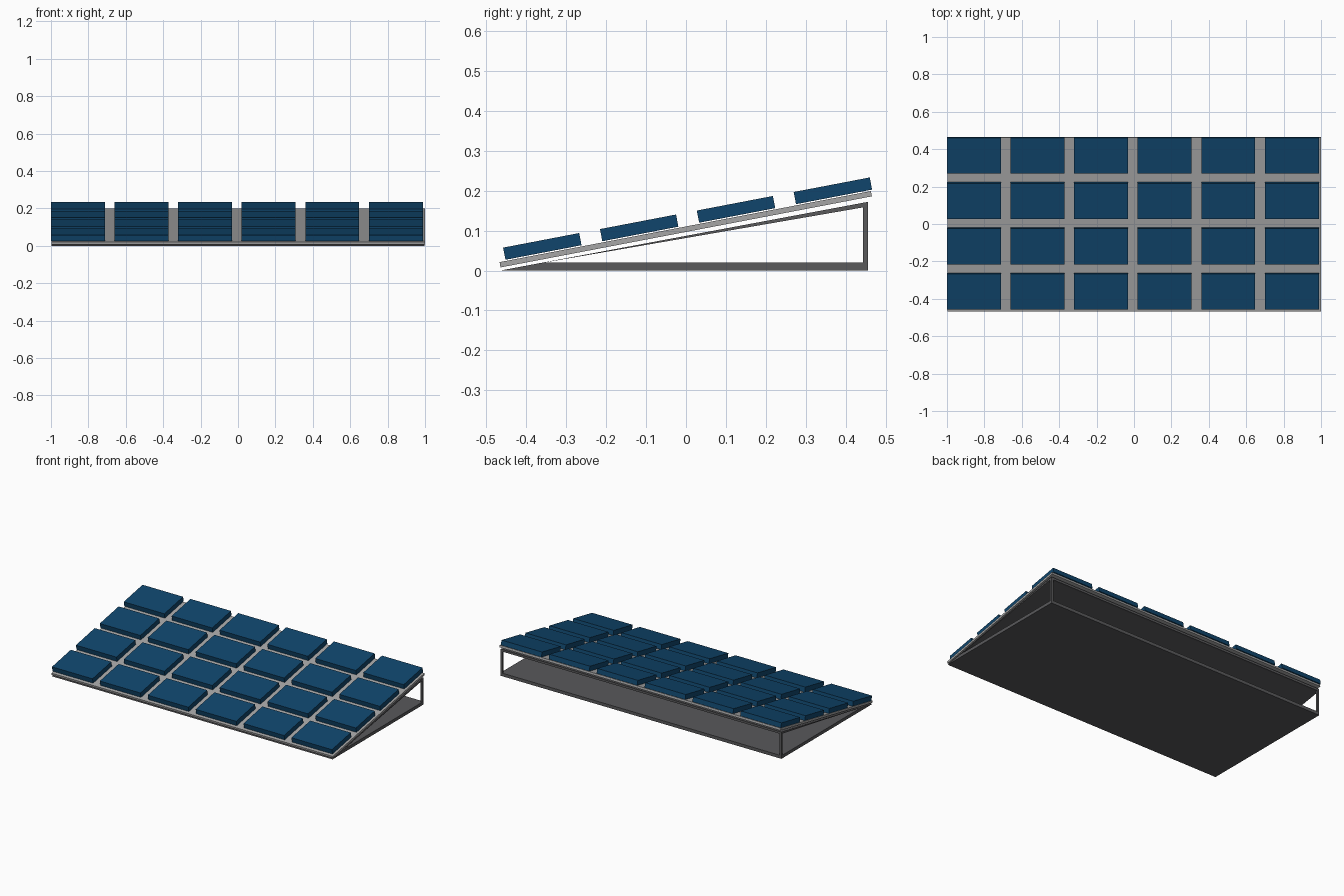
import bpy, bmesh, math
from mathutils import Matrix

if "Cube" in bpy.data.objects:
    bpy.data.objects.remove(bpy.data.objects["Cube"])

TILT = math.atan2(0.178, 0.93)


def material(name, rgb):
    m = bpy.data.materials.new(name)
    m.diffuse_color = (*rgb, 1)
    m.use_nodes = True
    m.node_tree.nodes["Principled BSDF"].inputs["Base Color"].default_value = m.diffuse_color
    return m


BLUE = material("panel_blue", (0.005, 0.06, 0.15))
LIGHT = material("light_grey", (0.38, 0.38, 0.38))
DARK = material("dark_grey", (0.1, 0.1, 0.105))


def finish(bm, name, mat):
    bmesh.ops.recalc_face_normals(bm, faces=bm.faces)
    me = bpy.data.meshes.new(name)
    bm.to_mesh(me)
    bm.free()
    me.materials.append(mat)
    ob = bpy.data.objects.new(name, me)
    bpy.context.collection.objects.link(ob)
    return ob


def box(name, centre, size, mat, tilt=0.0):
    bm = bmesh.new()
    bmesh.ops.create_cube(bm, size=1, matrix=Matrix.Diagonal((*size, 1)))
    ob = finish(bm, name, mat)
    ob.location = centre
    ob.rotation_euler.x = tilt
    return ob


def prism(name, profile, x0, x1, mat):
    # (y, z) outline extruded along x
    bm = bmesh.new()
    face = bm.faces.new([bm.verts.new((x0, y, z)) for y, z in profile])
    ext = bmesh.ops.extrude_face_region(bm, geom=[face])["geom"]
    verts = [v for v in ext if isinstance(v, bmesh.types.BMVert)]
    bmesh.ops.translate(bm, verts=verts, vec=(x1 - x0, 0, 0))
    return finish(bm, name, mat)


# wedge stand: floor, thin sloping sheet and corner posts, open at back and sides
prism("stand_floor", [(-0.465, 0), (0.456, 0), (0.456, 0.02), (-0.355, 0.02)],
      -0.997, 0.997, DARK)
prism("stand_slope", [(-0.465, 0), (-0.355, 0.02), (0.443, 0.158), (0.456, 0.158),
                      (0.456, 0.172)], -0.997, 0.997, DARK)
for side, x in (("left", -0.9905), ("right", 0.9905)):
    box(f"back_post_{side}", (x, 0.4495, 0.089), (0.013, 0.013, 0.14), DARK)

# tilted backing board
s, c = math.sin(TILT), math.cos(TILT)
T = 0.0135
box("backing_board", (0.0015, -0.002 + s * T / 2, 0.110 - c * T / 2),
    (1.997, 0.947, T), LIGHT, TILT)

# 6 x 4 grid of panels following the slope
for row in range(4):
    d = (row - 1.5) * 0.247
    for col in range(6):
        x = -0.856 + col * 0.34
        box(f"panel_{row + 1}_{col + 1}", (x, 0.004 + d * c, 0.130 + d * s),
            (0.288, 0.194, 0.031), BLUE, TILT)
